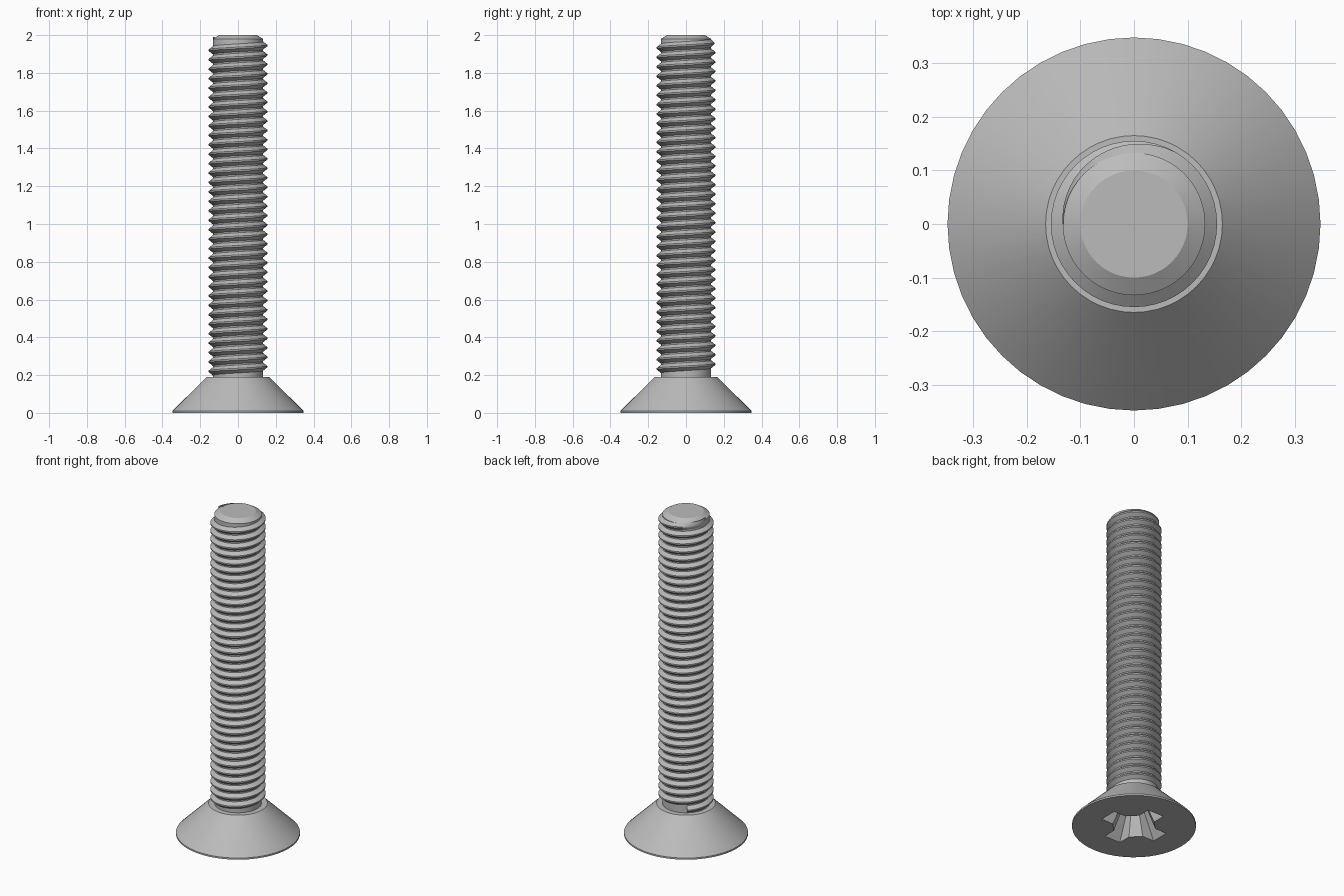
import bpy, bmesh, math

cube = bpy.data.objects.get("Cube")
if cube:
    bpy.data.objects.remove(cube)

SIDES = 48
PITCH = 0.05
CORE_R, CREST_R = 0.133, 0.155

steel = bpy.data.materials.new("steel_grey")
steel.use_nodes = True
steel.diffuse_color = (0.5, 0.5, 0.5, 1)
steel.node_tree.nodes["Principled BSDF"].inputs["Base Color"].default_value = (0.5, 0.5, 0.5, 1)


def finish(bm, name, angle=30):
    bmesh.ops.recalc_face_normals(bm, faces=bm.faces[:])
    mesh = bpy.data.meshes.new(name)
    bm.to_mesh(mesh)
    bm.free()
    mesh.materials.append(steel)
    obj = bpy.data.objects.new(name, mesh)
    bpy.context.collection.objects.link(obj)
    bpy.ops.object.select_all(action="DESELECT")
    obj.select_set(True)
    bpy.context.view_layer.objects.active = obj
    bpy.ops.object.shade_smooth_by_angle(angle=math.radians(angle))
    return obj


def ring(bm, r, z):
    steps = [math.tau * i / SIDES for i in range(SIDES)]
    return [bm.verts.new((r * math.cos(a), r * math.sin(a), z)) for a in steps]


def bridge(bm, a, b):
    n = len(a)
    for i in range(n):
        j = (i + 1) % n
        bm.faces.new((a[i], a[j], b[j], b[i]))


def lathe(bm, profile):
    rings = [ring(bm, r, z) for r, z in profile]
    for a, b in zip(rings, rings[1:]):
        bridge(bm, a, b)
    return rings


def cross_loop(bm, tip, half, inner, z):
    # four arms joined by slanted inner corners
    verts = []
    for k in range(4):
        c, s = round(math.cos(k * math.pi / 2)), round(math.sin(k * math.pi / 2))
        for x, y in ((inner, -half), (tip, -half), (tip, half), (inner, half)):
            verts.append(bm.verts.new((x * c - y * s, x * s + y * c, z)))
    return verts


# Countersunk head with a tapered cross recess
bm = bmesh.new()
rings = lathe(bm, [(0.348, 0), (0.348, 0.01), (0.165, 0.19)])
bm.faces.new(rings[-1])
mouth = cross_loop(bm, 0.19, 0.055, 0.11, 0)
floor = cross_loop(bm, 0.1, 0.03, 0.06, 0.14)
bridge(bm, mouth, floor)
bm.faces.new(floor)
edges = []
for loop in (rings[0], mouth):
    for i, v in enumerate(loop):
        edges.append(bm.edges.get((v, loop[(i + 1) % len(loop)])))
bmesh.ops.triangle_fill(bm, use_beauty=True, use_dissolve=False, edges=edges)
finish(bm, "countersunk_head")

# Plain core with a chamfered tip
bm = bmesh.new()
rings = lathe(bm, [(CORE_R, 0.185), (CORE_R, 1.98), (0.1, 2)])
bm.faces.new(rings[0])
bm.faces.new(rings[-1])
finish(bm, "shank_core", 25)

# Right-hand thread that fades into the core at the tip
bm = bmesh.new()
END_Z, RAMP = 1.97, SIDES // 3
count = int((END_Z - 0.212) / PITCH * SIDES)
previous = None
for i in range(count + 1):
    a = math.pi - math.tau * i / SIDES
    z = END_Z - PITCH * i / SIDES
    grow = min(1, i / RAMP)
    crest = CORE_R + (CREST_R - CORE_R) * grow
    row = []
    for r, dz in ((CORE_R - 0.001, -0.022), (crest, -0.004), (crest, 0.004), (CORE_R - 0.001, 0.022)):
        row.append(bm.verts.new((r * math.cos(a), r * math.sin(a), z + dz)))
    if previous:
        for k in range(3):
            bm.faces.new((previous[k], previous[k + 1], row[k + 1], row[k]))
    else:
        bm.faces.new(row)
    previous = row
bm.faces.new(previous)
finish(bm, "screw_thread")
